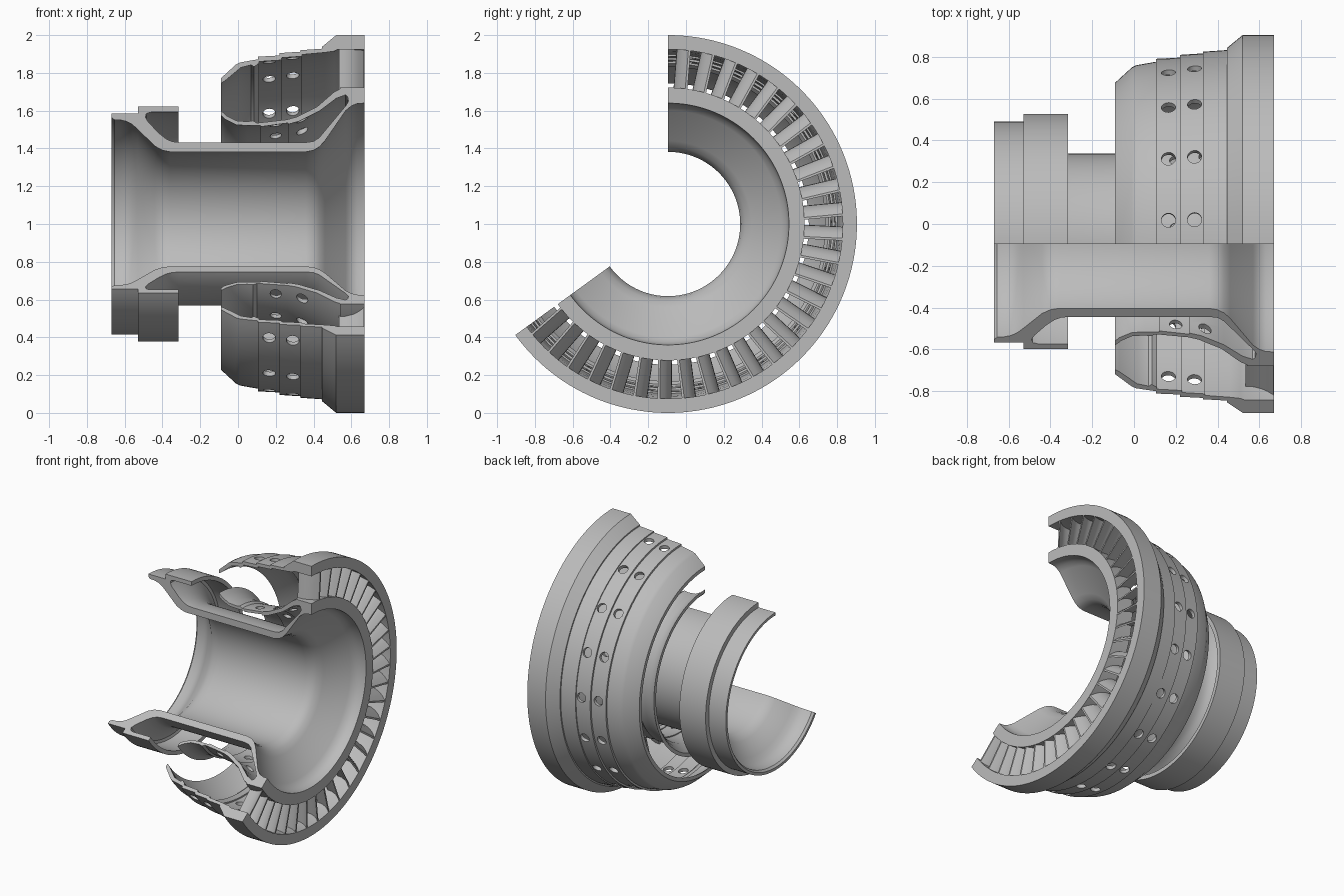
import bpy, bmesh, math
from mathutils import Vector, Matrix

old = bpy.data.objects.get("Cube")
if old:
    bpy.data.objects.remove(old, do_unlink=True)

CENTRE_Y, CENTRE_Z = -0.095, 1.0
SWEEP = math.radians(234)
STEPS = 104

metal = bpy.data.materials.new("grey metal")
metal.use_nodes = True
colour = (0.5, 0.5, 0.5, 1)
metal.diffuse_color = colour
metal.node_tree.nodes["Principled BSDF"].inputs["Base Color"].default_value = colour


def polar(x, r, a, t=0.0):
    """Point at radius r, clockwise angle a from the top, tangential shift t."""
    s, c = math.sin(a), math.cos(a)
    return Vector((x, CENTRE_Y + r * s + t * c, CENTRE_Z + r * c - t * s))


def finish(bm, name):
    bmesh.ops.recalc_face_normals(bm, faces=bm.faces)
    mesh = bpy.data.meshes.new(name)
    bm.to_mesh(mesh)
    bm.free()
    mesh.materials.append(metal)
    obj = bpy.data.objects.new(name, mesh)
    bpy.context.collection.objects.link(obj)
    return obj


def activate(obj):
    bpy.ops.object.select_all(action='DESELECT')
    obj.select_set(True)
    bpy.context.view_layer.objects.active = obj


def smooth(obj):
    activate(obj)
    bpy.ops.object.shade_smooth_by_angle(angle=math.radians(28))


def revolve(name, profile):
    """Sweep a closed (x, radius) section around the axis and cap both cuts."""
    bm = bmesh.new()
    rings = [[bm.verts.new(polar(x, r, SWEEP * i / STEPS)) for x, r in profile]
             for i in range(STEPS + 1)]
    n = len(profile)
    for a, b in zip(rings, rings[1:]):
        for j in range(n):
            k = (j + 1) % n
            bm.faces.new((a[j], a[k], b[k], b[j]))
    bm.faces.new(rings[0])
    bm.faces.new(rings[-1])
    return finish(bm, name)


def drill(obj, columns, r_in, r_out, radius):
    """Cut rows of radial holes through a shell."""
    bm = bmesh.new()
    for x in columns:
        for k in range(12):
            a = math.radians(7.3 + 20 * k)
            direction = Vector((0, math.sin(a), math.cos(a)))
            turn = direction.to_track_quat('Z', 'Y').to_matrix().to_4x4()
            place = Matrix.Translation(polar(x, (r_in + r_out) / 2, a)) @ turn
            bmesh.ops.create_cone(bm, cap_ends=True, segments=20, radius1=radius,
                                  radius2=radius, depth=r_out - r_in, matrix=place)
    cutter = finish(bm, "hole_cutter")
    cutter.hide_render = True
    mod = obj.modifiers.new("holes", 'BOOLEAN')
    mod.operation, mod.solver, mod.object = 'DIFFERENCE', 'EXACT', cutter
    activate(obj)
    bpy.ops.object.modifier_apply(modifier=mod.name)
    bpy.data.objects.remove(cutter, do_unlink=True)


# Hub: collar, hooked rim, waist and flared nozzle seat
hub = revolve("hub", [
    (-.67, .585), (-.53, .585), (-.53, .622), (-.315, .622), (-.315, .592),
    (-.46, .592), (-.485, .585), (-.49, .565), (-.475, .54), (-.42, .482),
    (-.38, .45), (-.35, .437), (-.31, .432), (.36, .432), (.40, .438), (.43, .457),
    (.57, .625), (.585, .65), (.58, .675), (.54, .705), (.54, .722), (.67, .722),
    (.67, .64), (.63, .637), (.60, .625), (.57, .6), (.46, .44), (.43, .408),
    (.40, .39), (.36, .382), (-.36, .382), (-.40, .39), (-.44, .412),
    (-.53, .50), (-.56, .527), (-.59, .543), (-.62, .55), (-.655, .552), (-.67, .565)])

# Inner chamber wall, overlapping stepped panels
inner_liner = revolve("inner_liner", [
    (-.09, .60), (-.06, .573), (-.01, .547), (.05, .542), (.08, .547), (.10, .535),
    (.13, .538), (.26, .553), (.31, .567), (.42, .622), (.51, .7), (.545, .718),
    (.58, .69), (.56, .68), (.52, .665), (.43, .597), (.32, .543), (.265, .528),
    (.265, .535), (.12, .515), (.12, .522), (.05, .521), (-.01, .525),
    (-.07, .555), (-.09, .575)])

# Outer chamber wall, stepped panels ending in the thick flange
outer_liner = revolve("outer_liner", [
    (-.09, .772), (-.01, .845), (.01, .855), (.105, .872), (.105, .886),
    (.22, .892), (.22, .905), (.33, .912), (.33, .92), (.445, .928), (.445, .938),
    (.52, 1), (.67, 1), (.67, .925), (.53, .925), (.51, .915), (.46, .908),
    (.34, .897), (.34, .888), (.23, .88), (.23, .868), (.11, .86), (.11, .85),
    (.085, .832), (.07, .842), (.015, .828), (-.07, .757), (-.09, .745)])

drill(outer_liner, (.165, .29), .75, 1.05, .034)
drill(inner_liner, (.2, .34), .46, .66, .03)
for part in (hub, inner_liner, outer_liner):
    smooth(part)

# Guide vanes: cambered plates between hub and flange
bm = bmesh.new()
camber = [(.535, -.024), (.57, -.022), (.61, -.008), (.64, .012), (.667, .038)]
section = [(x, t - .006) for x, t in camber] + [(x, t + .006) for x, t in reversed(camber)]
for k in range(29):
    a = math.radians(4.7 + 8 * k)
    low, high = ([bm.verts.new(polar(x, r, a, t)) for x, t in section] for r in (.715, .93))
    bm.faces.new(low)
    bm.faces.new(high)
    for j in range(len(section)):
        i = j - 1
        bm.faces.new((low[i], low[j], high[j], high[i]))
smooth(finish(bm, "guide_vanes"))
